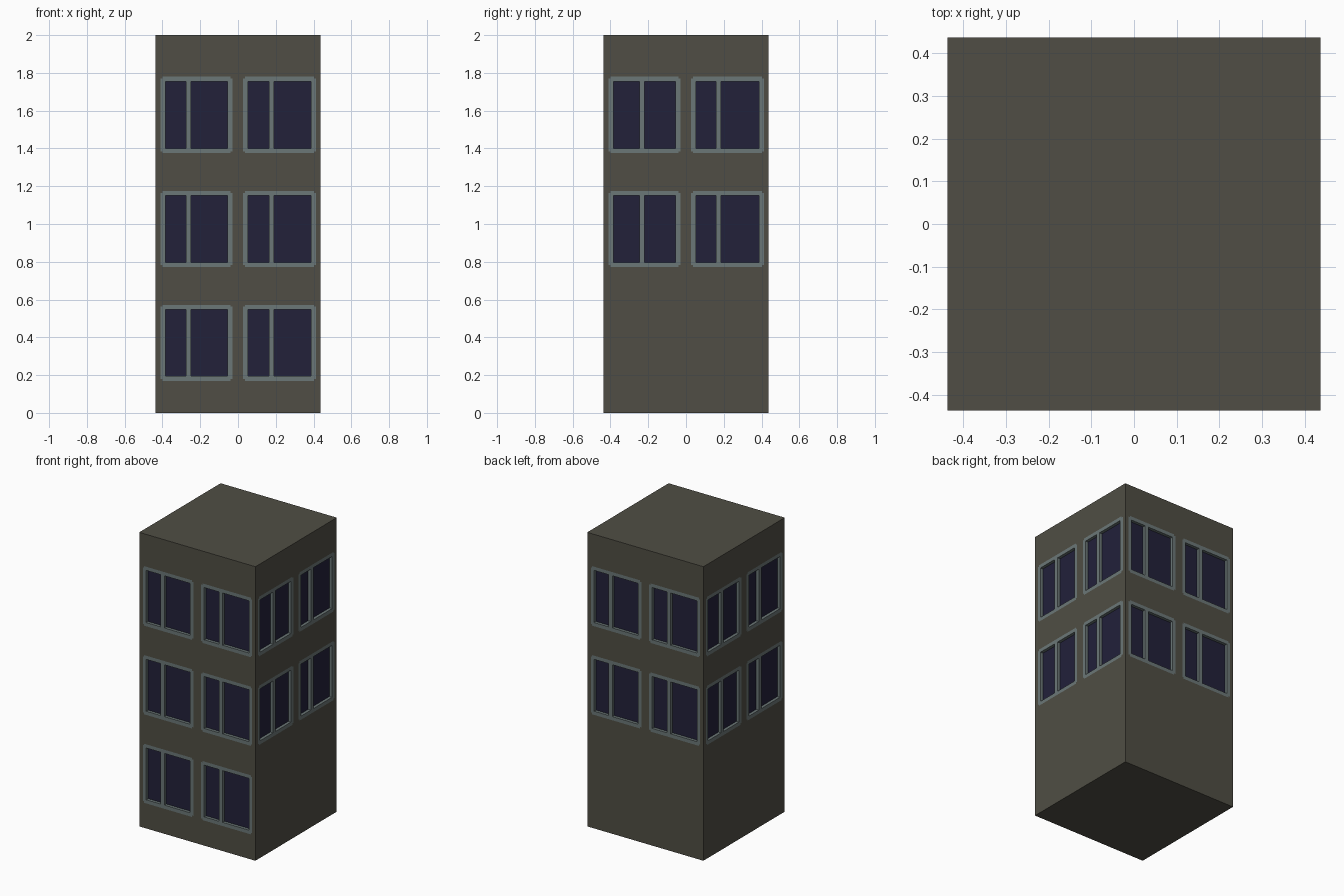
import bpy, bmesh, math
from mathutils import Matrix, Vector

if "Cube" in bpy.data.objects:
    bpy.data.objects.remove(bpy.data.objects["Cube"])

HALF, HEIGHT = 0.437, 2.0
FRAME, MULLION, DEPTH, NOTCH = 0.025, 0.028, 0.02, 0.01
WINDOWS = [(-0.41, -0.03), (0.027, 0.412)]          # horizontal extents
ROWS = [(0.17, 0.572), (0.772, 1.175), (1.375, 1.78)]  # vertical extents


def material(name, rgb):
    m = bpy.data.materials.new(name)
    m.diffuse_color = (*rgb, 1)
    m.use_nodes = True
    m.node_tree.nodes["Principled BSDF"].inputs["Base Color"].default_value = m.diffuse_color
    return m


# One mesh per kind of part
parts = {
    "walls": (bmesh.new(), material("concrete", (0.08, 0.076, 0.058))),
    "window_frames": (bmesh.new(), material("frame_grey", (0.147, 0.184, 0.184))),
    "window_panes": (bmesh.new(), material("dark_glass", (0.016, 0.015, 0.042))),
}


def quad(part, pts):
    bm = parts[part][0]
    bm.faces.new([bm.verts.new(p) for p in pts])


def inside(p, spans):
    return next((s for s in spans if s[0] < p < s[1]), None)


def build_side(turn, rows, mullions):
    """One facade: a cut grid of wall, frame and recessed pane cells."""
    rot = Matrix.Rotation(turn * math.pi / 2, 3, 'Z')

    def at(u, v, d=0.0):
        return rot @ Vector((u, d - HALF, v))

    panes = []
    us, vs = [-HALF, HALF], [0, HEIGHT]
    for (a, b), m in zip(WINDOWS, mullions):
        panes += [(a + FRAME, m - MULLION / 2), (m + MULLION / 2, b - FRAME)]
        us += [a, a + NOTCH, b - NOTCH, b]
    us = sorted(us + [u for p in panes for u in p])
    glass_rows = [(a + FRAME, b - FRAME) for a, b in rows]
    for a, b in rows:
        vs += [a, a + NOTCH, a + FRAME, b - FRAME, b - NOTCH, b]
    vs.sort()

    for u0, u1 in zip(us, us[1:]):
        for v0, v1 in zip(vs, vs[1:]):
            u, v = (u0 + u1) / 2, (v0 + v1) / 2
            c = [(u0, v0), (u1, v0), (u1, v1), (u0, v1)]
            win, row = inside(u, WINDOWS), inside(v, rows)
            if inside(u, panes) and inside(v, glass_rows):
                # recessed glass with its four reveals
                quad("window_panes", [at(*p, DEPTH) for p in c])
                for p, q in zip(c, c[1:] + c[:1]):
                    quad("window_frames", [at(*p), at(*q), at(*q, DEPTH), at(*p, DEPTH)])
                continue
            # clipped outer corners of the frame stay wall coloured
            corner = win and row and (
                min(u - win[0], win[1] - u) < NOTCH and min(v - row[0], row[1] - v) < NOTCH)
            part = "window_frames" if win and row and not corner else "walls"
            quad(part, [at(*p) for p in c])


# Front has three storeys of windows, the other sides only the upper two
build_side(0, ROWS, (-0.262, 0.177))
build_side(1, ROWS[1:], (-0.233, 0.172))
build_side(2, ROWS[1:], (-0.262, 0.177))
build_side(3, ROWS[1:], (-0.233, 0.172))

# Roof and underside
base = [(-HALF, -HALF), (HALF, -HALF), (HALF, HALF), (-HALF, HALF)]
quad("walls", [(x, y, HEIGHT) for x, y in base])
quad("walls", [(x, y, 0) for x, y in reversed(base)])

for name, (bm, mat) in parts.items():
    bmesh.ops.remove_doubles(bm, verts=bm.verts, dist=1e-5)
    mesh = bpy.data.meshes.new(name)
    bm.to_mesh(mesh)
    bm.free()
    mesh.materials.append(mat)
    bpy.context.collection.objects.link(bpy.data.objects.new(name, mesh))
